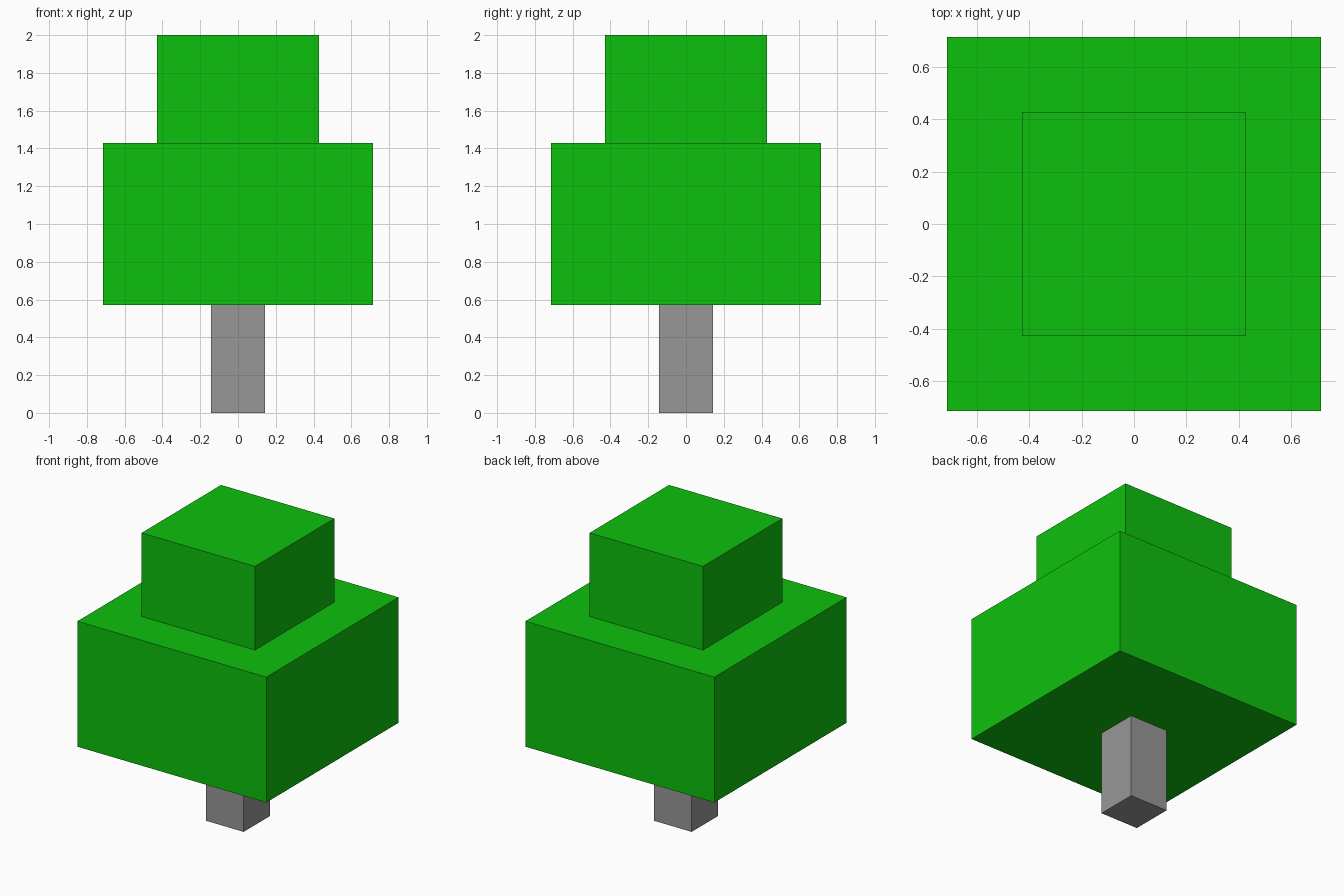
import bpy
import bmesh
from mathutils import Matrix

cube = bpy.data.objects.get("Cube")
if cube:
    bpy.data.objects.remove(cube, do_unlink=True)

U = 2 / 7  # one block of the seven-block-tall tree


def material(name, rgb):
    mat = bpy.data.materials.new(name)
    mat.use_nodes = True
    mat.diffuse_color = (*rgb, 1)
    mat.node_tree.nodes["Principled BSDF"].inputs["Base Color"].default_value = (*rgb, 1)
    return mat


def block(name, width, bottom, top, mat):
    """Square box centred on the z axis; sizes in blocks."""
    bm = bmesh.new()
    height = top - bottom
    place = Matrix.Translation((0, 0, (bottom + height / 2) * U))
    scale = Matrix.Diagonal((width * U, width * U, height * U, 1))
    bmesh.ops.create_cube(bm, size=1, matrix=place @ scale)
    mesh = bpy.data.meshes.new(name)
    bm.to_mesh(mesh)
    bm.free()
    mesh.materials.append(mat)
    obj = bpy.data.objects.new(name, mesh)
    bpy.context.collection.objects.link(obj)
    return obj


green = material("leaf green", (0.004, 0.53, 0.004))
grey = material("trunk grey", (0.31, 0.31, 0.31))

# Trunk, wide lower foliage, narrow upper foliage
block("trunk", 1, 0, 2, grey)
block("lower_foliage", 5, 2, 5, green)
block("upper_foliage", 3, 5, 7, green)
